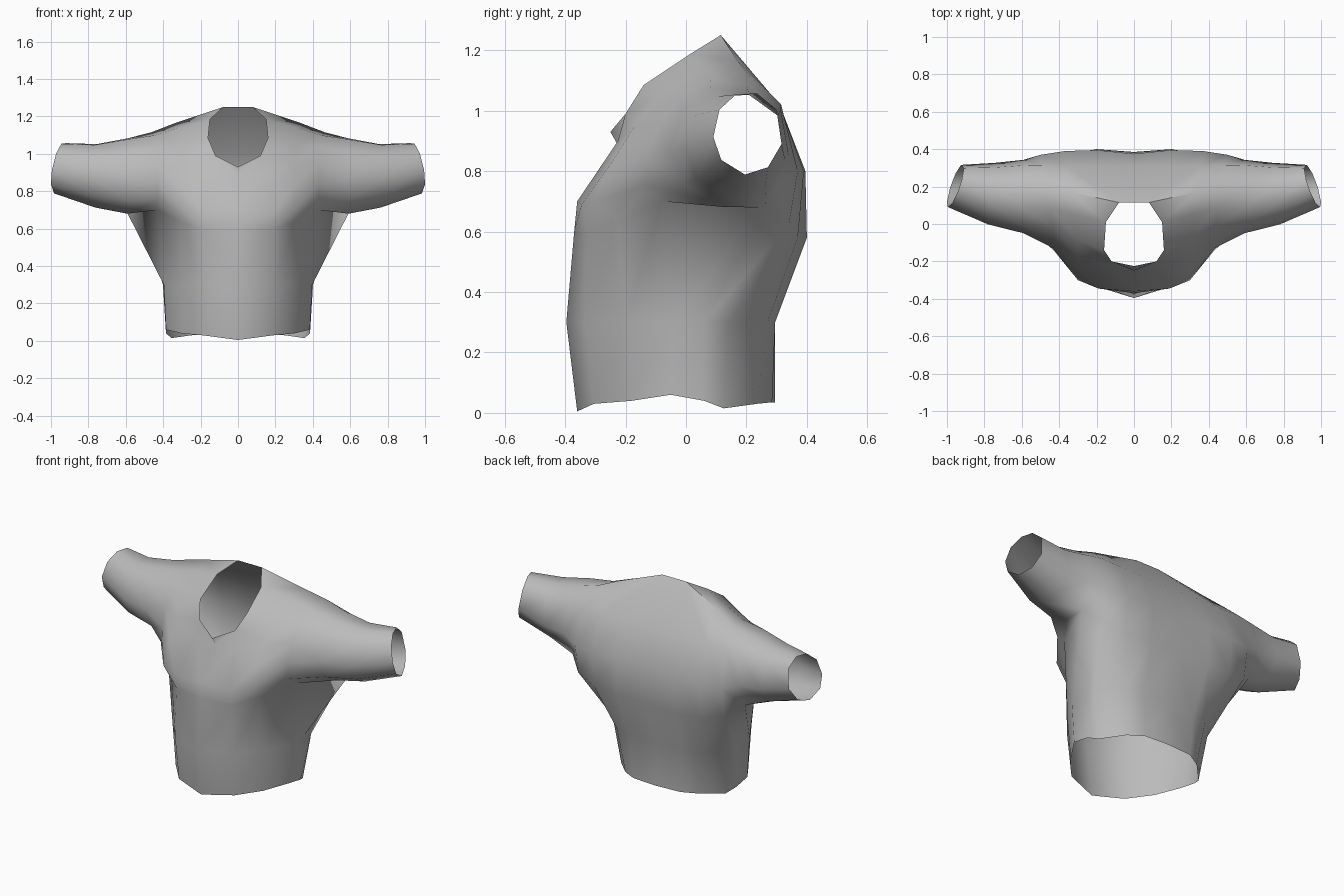
import bpy, bmesh, math

cube = bpy.data.objects.get("Cube")
if cube:
    bpy.data.objects.remove(cube)

cloth = bpy.data.materials.new("grey cloth")
cloth.use_nodes = True
grey = (0.5, 0.5, 0.5, 1)
cloth.diffuse_color = grey
cloth.node_tree.nodes["Principled BSDF"].inputs["Base Color"].default_value = grey

bm = bmesh.new()


def quad(*corners):
    """Add a face, dropping repeated corners and skipping openings."""
    corners = list(dict.fromkeys(corners))
    if None not in corners and len(corners) > 2:
        bm.faces.new(corners)


def section(profile, x_front, x_back):
    """Open arch from the chest fold, over the shoulder, down the back."""
    verts = []
    last = len(profile) - 1
    for j, point in enumerate(profile):
        t = max(0, j / last * 2 - 1)
        x = x_front + (x_back - x_front) * min(1, t * 1.5)
        verts.append(bm.verts.new((x, *point)) if point else None)
    return verts


def sleeve_ring(x, y, z, depth, height, lean_front=0, lean_low=0):
    """Closed loop starting and ending behind the armpit."""
    verts = []
    for degrees in (-35, 5, 50, 85, 125, 160, 195, 235, 285):
        a = math.radians(degrees)
        s, c = math.sin(a), math.cos(a)
        verts.append(bm.verts.new((x + lean_front * s + lean_low * c,
                                   y - depth * s, z - height * c)))
    return verts + verts[:1]


def waist_point(x, y):
    """Swell the hem outline at the belly and the back corners."""
    if y < 0:
        return x * 1.03, y * 1.1, .3
    if y > .1:
        return x * 1.13, min(y * 1.15, .295), .3
    return x * 1.03, y, .3


# Upper body sections, from the middle outwards; the gap is the neck hole
middle = section([(-.37, .6), (-.36, .7), (-.225, .885), (-.25, .93), None, None,
                  (.115, 1.25), (.31, 1.02), (.375, .8), (.385, .58)], 0, 0)
neck_side = section([(-.33, .6), (-.345, .69), (-.225, .9), (-.2, .99), (-.14, 1.085),
                     (.01, 1.185), (.115, 1.25), (.31, 1.02), (.395, .8), (.4, .58)], .19, .2)
for j, x in zip(range(2, 7), (.13, .12, .16, .15, .08)):
    neck_side[j].co.x = x
shoulder = section([(-.225, .635), (-.3, .7), (-.245, .83), (-.17, .95), (-.09, 1.045),
                    (.05, 1.14), (.17, 1.165), (.31, 1.02), (.39, .8), (.37, .58)], .3, .37)
arm_front = section([(-.08, .7), (-.14, .75), (-.13, .84), (-.09, .95), (-.02, 1.04),
                     (.08, 1.1), (.21, 1.115), (.315, 1.02), (.37, .8), (.34, .62)], .43, .5)

# Sleeve loops, ending in the slanted open cuff
sleeves = [sleeve_ring(.59, .15, .885, .2, .205),
           sleeve_ring(.76, .165, .885, .168, .173, .02),
           sleeve_ring(.955, .205, .925, .115, .137, .038, .025)]
sleeves[0][0].co.z = .68

stations = [middle, neck_side, shoulder, arm_front] + sleeves
for a, b in zip(stations, stations[1:]):
    for j in range(len(a) - 1):
        quad(a[j], b[j], b[j + 1], a[j + 1])

# Lower body, from the hem through the waist to the chest fold
outline = [(0, -.36), (.19, -.305), (.3, -.18), (.385, -.05), (.385, .06),
           (.355, .125), (.25, .235), (.16, .285), (0, .295)]
hem_heights = (.005, .03, .04, .06, .04, .015, .03, .035, .035)
hem = [bm.verts.new((x, y, z)) for (x, y), z in zip(outline, hem_heights)]
waist = [bm.verts.new(waist_point(x, y)) for x, y in outline]
body = stations[:4]
fold = [s[0] for s in body] + [sleeves[0][0]] + [s[-1] for s in reversed(body)]
for low, high in ((hem, waist), (waist, fold)):
    for k in range(len(low) - 1):
        quad(low[k], low[k + 1], high[k + 1], high[k])

mesh = bpy.data.meshes.new("shirt")
bm.to_mesh(mesh)
bm.free()
mesh.materials.append(cloth)
shirt = bpy.data.objects.new("shirt", mesh)
bpy.context.collection.objects.link(shirt)

# Other half
mirror = shirt.modifiers.new("mirror", "MIRROR")
mirror.use_axis[0] = True
mirror.merge_threshold = 0.001

bpy.ops.object.select_all(action="DESELECT")
shirt.select_set(True)
bpy.context.view_layer.objects.active = shirt
bpy.ops.object.shade_smooth_by_angle(angle=math.radians(60))
